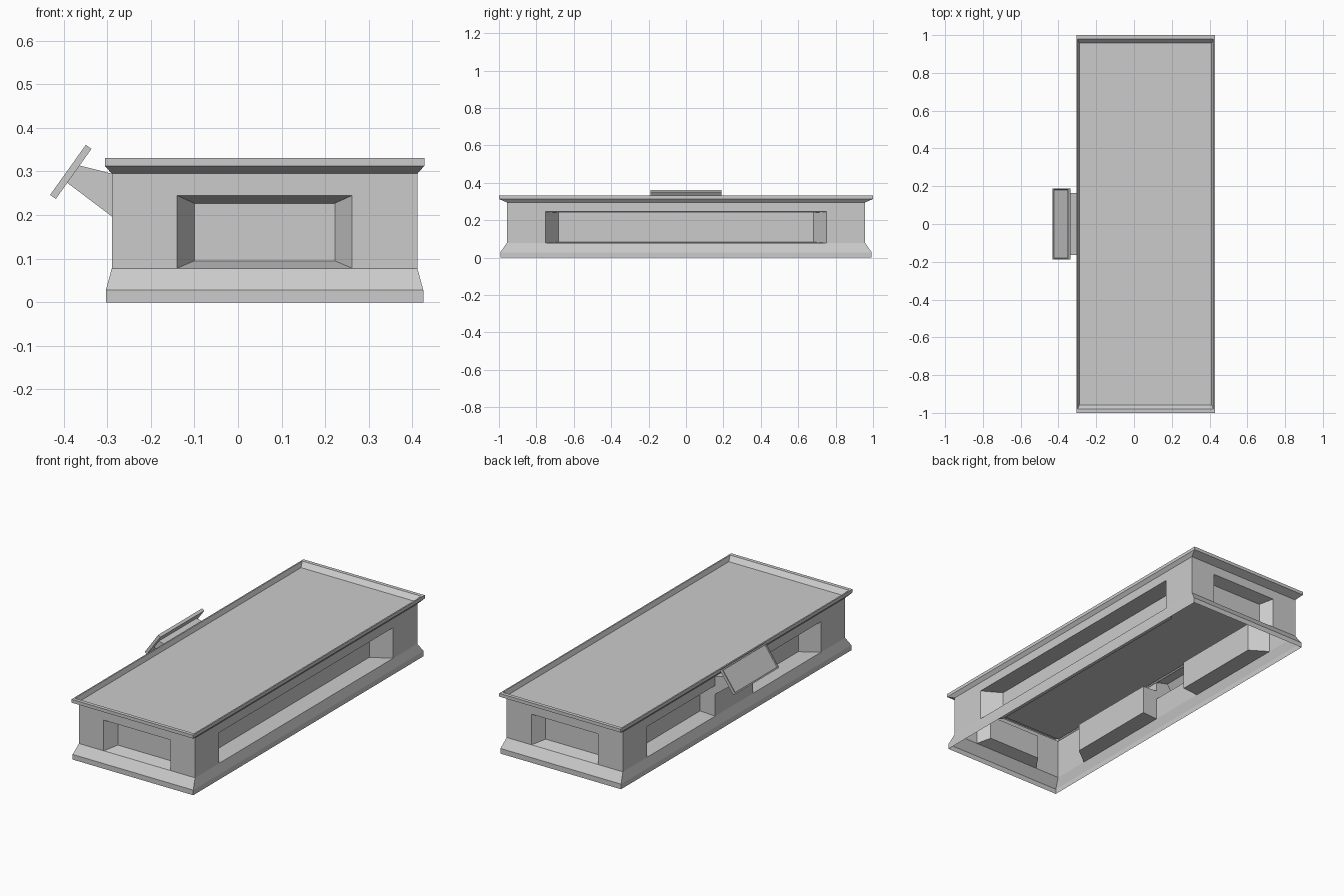
import bpy, bmesh
from math import radians
from mathutils import Matrix, Vector

if "Cube" in bpy.data.objects:
    bpy.data.objects.remove(bpy.data.objects["Cube"])

CX = 0.061                    # body centre in x
HX, HY = 0.3505, 0.958        # half sizes of the upright walls
Z0, Z1 = 0.078, 0.295         # bottom and top of the walls


def finish(bm, name):
    bmesh.ops.remove_doubles(bm, verts=bm.verts[:], dist=1e-5)
    me = bpy.data.meshes.new(name)
    bm.to_mesh(me)
    bm.free()
    ob = bpy.data.objects.new(name, me)
    bpy.context.collection.objects.link(ob)
    return ob


def ring_shell(name, rings, cap=False):
    """Stack of rectangular outlines (half x, half y, z) joined by quads."""
    bm = bmesh.new()
    loops = [[bm.verts.new((CX + sx * hx, sy * hy, z))
              for sx, sy in ((-1, -1), (1, -1), (1, 1), (-1, 1))]
             for hx, hy, z in rings]
    for a, b in zip(loops, loops[1:]):
        for i in range(4):
            j = (i + 1) % 4
            bm.faces.new((a[i], a[j], b[j], b[i]))
    if cap:
        bm.faces.new(loops[-1])
    return finish(bm, name)


def wall(name, angle, half, dist, recesses, holes=()):
    """Wall facing -y, turned by angle. Recess: (outer u0,u1,z0,z1), (inner ...), depth."""
    bm = bmesh.new()
    m = Matrix.Translation((CX, 0, 0)) @ Matrix.Rotation(radians(angle), 4, 'Z')

    def face(*pts):
        bm.faces.new([bm.verts.new(m @ Vector((u, d - dist, z))) for u, d, z in pts])

    def corners(r, d):
        u0, u1, z0, z1 = r
        return [(u0, d, z0), (u1, d, z0), (u1, d, z1), (u0, d, z1)]

    gaps = [r[0] for r in recesses] + list(holes)
    us = sorted({-half, half, *(u for g in gaps for u in g[:2])})
    zs = sorted({Z0, Z1, *(z for g in gaps for z in g[2:])})
    for u0, u1 in zip(us, us[1:]):
        for z0, z1 in zip(zs, zs[1:]):
            u, z = (u0 + u1) / 2, (z0 + z1) / 2
            if not any(g[0] < u < g[1] and g[2] < z < g[3] for g in gaps):
                face(*corners((u0, u1, z0, z1), 0))
    for outer, inner, depth in recesses:
        o, n = corners(outer, 0), corners(inner, depth)
        face(*n)
        for i in range(4):
            j = (i + 1) % 4
            face(o[i], o[j], n[j], n[i])
    return finish(bm, name)


# Flared plinth at the bottom and raised rim with sunken top panel
ring_shell("plinth", [(0.364, 0.993, 0), (0.364, 0.993, 0.028), (HX, HY, Z0)])
ring_shell("top_panel", [(HX, HY, Z1), (0.3665, 1, 0.313), (0.3665, 1, 0.331),
                         (0.359, 0.98, 0.331), (HX, 0.957, 0.306)], cap=True)

# End walls, each with one tapered recess
end = [((-0.201, 0.201, Z0, 0.245), (-0.161, 0.161, 0.095, 0.227), 0.065)]
wall("front_wall", 0, HX, HY, end)
wall("back_wall", 180, HX, HY, end)

# Long walls: one wide recess on the right, two around the bracket on the left
wall("right_wall", 90, HY, HX,
     [((-0.75, 0.75, Z0, 0.245), (-0.683, 0.683, 0.083, 0.24), 0.097)])
wall("left_wall", -90, HY, HX,
     [((-0.75, -0.163, Z0, 0.245), (-0.683, -0.163, 0.083, 0.24), 0.09),
      ((0.163, 0.75, Z0, 0.245), (0.163, 0.683, 0.083, 0.24), 0.09)],
     holes=[(-0.163, 0.163, 0.197, Z1)])

# Hollow bracket reaching out from the left wall
bm = bmesh.new()
profile = [(-0.2895, 0.197), (-0.2895, Z1), (-0.365, 0.314), (-0.393, 0.275)]
a = [bm.verts.new((x, -0.163, z)) for x, z in profile]
b = [bm.verts.new((x, 0.163, z)) for x, z in profile]
bm.faces.new(a[::-1])
bm.faces.new(b)
for i in (1, 2, 3):
    j = (i + 1) % 4
    bm.faces.new((a[i], a[j], b[j], b[i]))
bmesh.ops.recalc_face_normals(bm, faces=bm.faces[:])
finish(bm, "bracket")

# Tilted control plate with a shallow framed face
bm = bmesh.new()
bmesh.ops.create_cube(bm, size=1, matrix=Matrix.Diagonal((0.141, 0.378, 0.016, 1)))
top = max(bm.faces, key=lambda f: f.calc_center_median().z)
bmesh.ops.inset_region(bm, faces=[top], thickness=0.009)
bmesh.ops.inset_region(bm, faces=[top], thickness=0.002, depth=-0.005)
plate = finish(bm, "tilted_plate")
plate.location = (-0.3835, 0, 0.299)
plate.rotation_euler = (0, radians(-54.5), 0)
